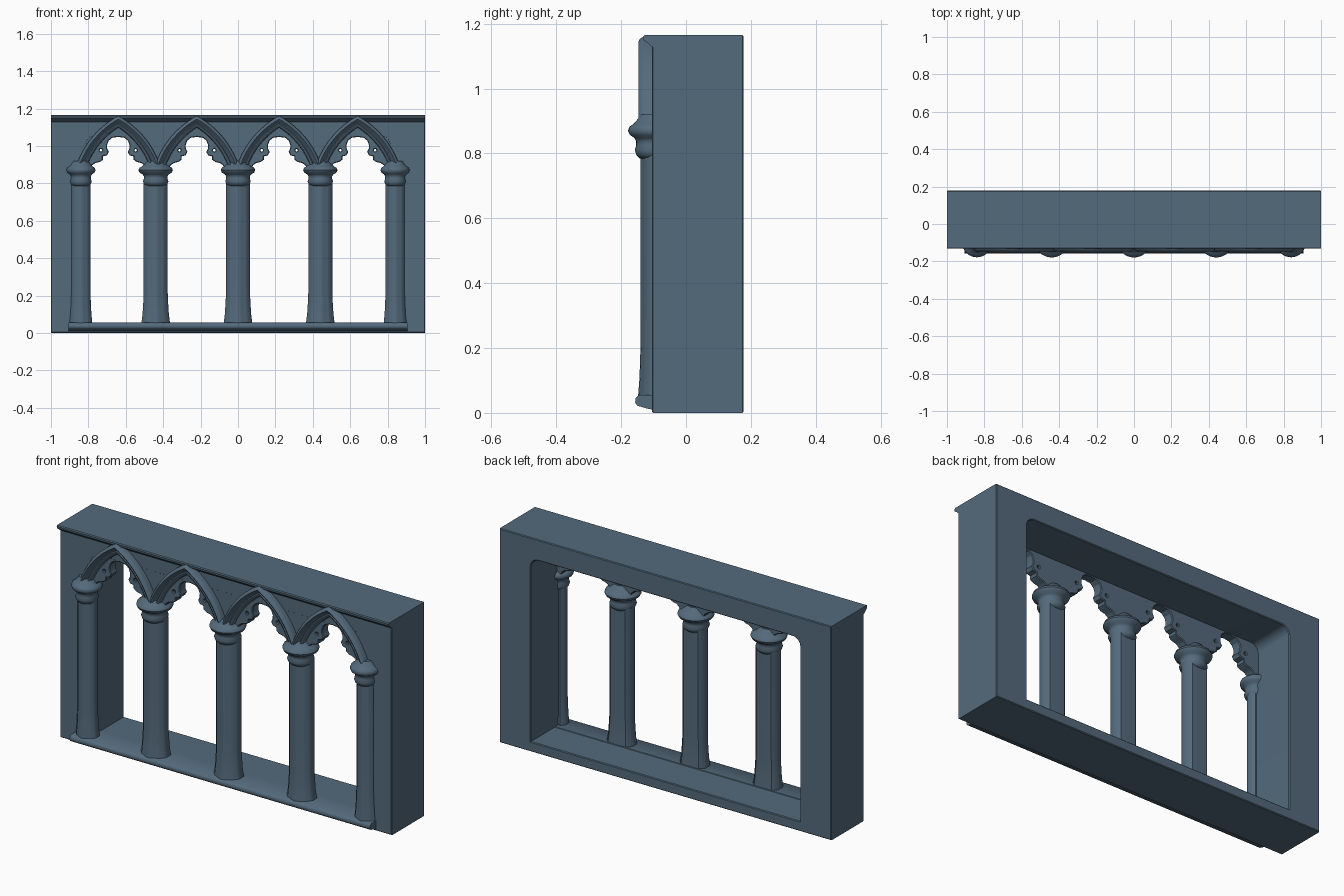
import bpy, bmesh, math

if "Cube" in bpy.data.objects:
    bpy.data.objects.remove(bpy.data.objects["Cube"])

ARCHES = (-0.64, -0.22, 0.22, 0.64)
stone = bpy.data.materials.new('slate_stone')
stone.diffuse_color = (0.088, 0.145, 0.2, 1)
stone.use_nodes = True
stone.node_tree.nodes["Principled BSDF"].inputs["Base Color"].default_value = stone.diffuse_color


def shade(ob, angle=45):
    bpy.ops.object.select_all(action='DESELECT')
    ob.select_set(True)
    bpy.context.view_layer.objects.active = ob
    if ob.type == 'CURVE':
        bpy.ops.object.convert(target='MESH')
        ob = bpy.context.view_layer.objects.active
        bm = bmesh.new()
        bm.from_mesh(ob.data)
        bmesh.ops.remove_doubles(bm, verts=bm.verts, dist=1e-5)
        bm.to_mesh(ob.data)
        bm.free()
        angle = 25
    ob.data.materials.clear()
    ob.data.materials.append(stone)
    bpy.ops.object.shade_smooth_by_angle(angle=math.radians(angle))


def finish(name, bm):
    bmesh.ops.recalc_face_normals(bm, faces=bm.faces)
    me = bpy.data.meshes.new(name)
    bm.to_mesh(me)
    bm.free()
    ob = bpy.data.objects.new(name, me)
    bpy.context.collection.objects.link(ob)
    shade(ob)


def plate(name, loops, y0, y1, bevel):
    """Filled x/z outline with holes, extruded from y0 to y1."""
    cu = bpy.data.curves.new(name, 'CURVE')
    cu.dimensions = '2D'
    cu.fill_mode = 'BOTH'
    cu.extrude = (y1 - y0) / 2 - bevel
    cu.bevel_depth = bevel
    cu.bevel_resolution = 0
    for pts in loops:
        sp = cu.splines.new('POLY')
        sp.points.add(len(pts) - 1)
        for p, (x, z) in zip(sp.points, pts):
            p.co = (x, z, 0, 1)
        sp.use_cyclic_u = True
    ob = bpy.data.objects.new(name, cu)
    ob.rotation_euler = (math.pi / 2, 0, 0)
    ob.location.y = (y0 + y1) / 2
    bpy.context.collection.objects.link(ob)
    shade(ob)


def stack(name, rings):
    """Skin a list of closed rings and cap both ends."""
    bm = bmesh.new()
    rows = [[bm.verts.new(p) for p in ring] for ring in rings]
    n = len(rows[0])
    for a, b in zip(rows, rows[1:]):
        for i in range(n):
            j = (i + 1) % n
            bm.faces.new((a[i], a[j], b[j], b[i]))
    bm.faces.new(rows[0])
    bm.faces.new(rows[-1])
    finish(name, bm)


def strip(name, half, profile):
    """Straight moulding along x."""
    stack(name, [[(x, y, z) for y, z in profile] for x in (-half, half)])


def circle(cx, cz, r, n, a0=0.0, a1=2 * math.pi, ends=False):
    d = n - 1 if ends else n
    return [(cx + r * math.cos(a0 + (a1 - a0) * i / d),
             cz + r * math.sin(a0 + (a1 - a0) * i / d)) for i in range(n)]


# Deep rectangular frame with rounded upper opening corners
outer = [(-0.996, 0.004), (0.996, 0.004), (0.996, 1.161), (-0.996, 1.161)]
inner = [(-0.815, 0.05), (0.815, 0.05)]
inner += circle(0.765, 1.005, 0.05, 8, 0, math.pi / 2, True)
inner += circle(-0.765, 1.005, 0.05, 8, math.pi / 2, math.pi, True)
plate('frame', [outer, inner], -0.105, 0.178, 0.004)

# Pierced tracery with cusped openings and small eyelets
cusp = [(0.165, 0.86), (0.142, 0.9), (0.125, 0.912), (0.1, 0.918), (0.086, 0.928),
        (0.086, 0.947), (0.063, 0.953), (0.055, 0.968), (0.063, 0.985),
        (0.064, 1.005), (0.055, 1.03), (0.035, 1.047), (0, 1.052)]
edge = [(0.84, 1.075), (-0.84, 1.075), (-0.84, 0.86)]
loops = [edge]
for cx in ARCHES:
    edge += [(cx - x, z) for x, z in cusp]
    edge += [(cx + x, z) for x, z in cusp[-2::-1]]
    loops += [circle(cx + s * 0.093, 0.977, 0.011, 8) for s in (-1, 1)]
edge.append((0.84, 0.86))
plate('tracery', loops, -0.1045, -0.05, 0.004)

# Pointed arch mouldings: inward offset and depth of the swept profile
mould = [(0, -0.1), (0, -0.13), (0.006, -0.142), (0.015, -0.147), (0.023, -0.141),
         (0.028, -0.128), (0.034, -0.125), (0.039, -0.132), (0.046, -0.13),
         (0.052, -0.12), (0.055, -0.1)]
R, D, CZ, STEPS = 0.472, 0.2236, 0.745, 18
for cx in ARCHES:
    bm = bmesh.new()
    for s in (-1, 1):
        rows = []
        for i in range(STEPS + 1):
            row = []
            for d, y in mould:
                r = R - d
                a0, a1 = math.asin(0.135 / r), math.acos(D / r)
                a = a0 + (a1 - a0) * i / STEPS
                row.append(bm.verts.new((cx + s * (r * math.cos(a) - D), y,
                                         CZ + r * math.sin(a))))
            rows.append(row)
        for a, b in zip(rows, rows[1:]):
            for j in range(len(mould) - 1):
                bm.faces.new((a[j], a[j + 1], b[j + 1], b[j]))
    bmesh.ops.remove_doubles(bm, verts=bm.verts, dist=1e-5)
    finish('arch_moulding', bm)

# Moulded columns with flared feet, topped by turned capitals
half = [(0, -0.05), (0.016, -0.047), (0.027, -0.039), (0.036, -0.036),
        (0.046, -0.031), (0.053, -0.021), (0.06, -0.015), (0.064, -0.005),
        (0.064, 0.025), (0.045, 0.046), (0, 0.048)]
section = half + [(-x, y) for x, y in half[-2:0:-1]]
levels = [(0.03, 1.22), (0.06, 1.18), (0.1, 1.1), (0.16, 1.04), (0.22, 1), (0.805, 1)]
turned = [(0.05, 0.785), (0.062, 0.795), (0.068, 0.81), (0.063, 0.826), (0.063, 0.838),
          (0.07, 0.848), (0.086, 0.857), (0.092, 0.87), (0.087, 0.883),
          (0.073, 0.891), (0.061, 0.902), (0.045, 0.92)]
for cx in (-0.84, -0.44, 0, 0.44, 0.84):
    end = abs(cx) > 0.8
    k = 0.8 if end else 1
    cy = -0.1 if end else -0.087
    stack('column', [[(cx + x * s * k, cy + y * s * k, z) for x, y in section]
                     for z, s in levels])
    stack('capital', [[(x, y, z) for x, y in circle(cx, cy, r * (0.85 if end else 1), 32)]
                      for r, z in turned])

# Projecting sill under the columns and cornice lip along the top
strip('sill', 0.905, [(-0.09, 0.008), (-0.115, 0.012), (-0.15, 0.022), (-0.157, 0.032),
                      (-0.155, 0.046), (-0.145, 0.055), (-0.03, 0.057), (-0.02, 0.045)])
strip('cornice', 1.0, [(-0.09, 1.125), (-0.108, 1.13), (-0.118, 1.14), (-0.13, 1.148),
                       (-0.132, 1.16), (-0.128, 1.165), (-0.09, 1.165)])
